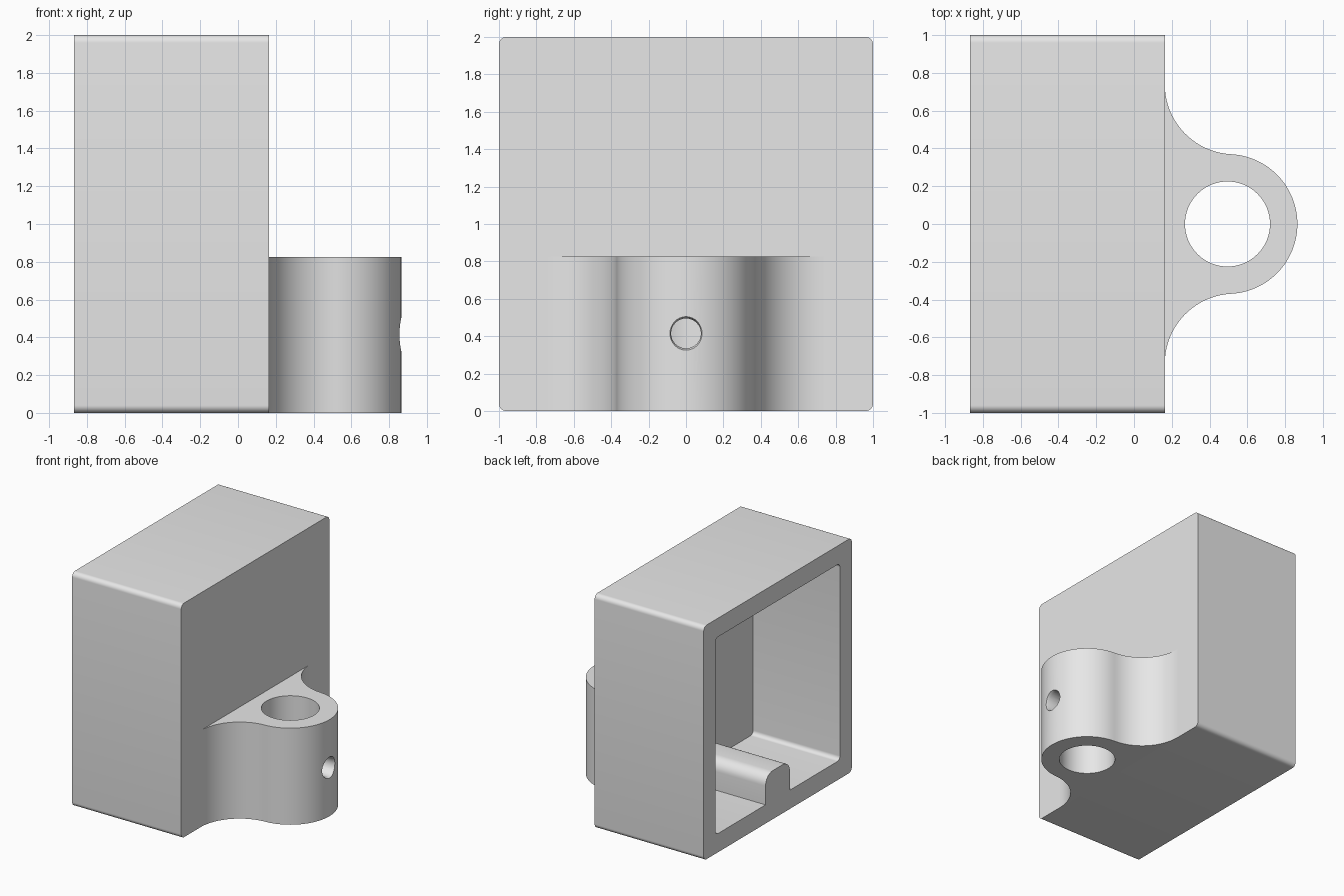
import bpy, bmesh, math
from mathutils import Vector

if "Cube" in bpy.data.objects:
    bpy.data.objects.remove(bpy.data.objects["Cube"])

grey = bpy.data.materials.new("plain grey")
grey.diffuse_color = (0.8, 0.8, 0.8, 1)
grey.use_nodes = True
grey.node_tree.nodes["Principled BSDF"].inputs["Base Color"].default_value = grey.diffuse_color


def prism(name, profile, axis, lo, hi):
    """Extrude a 2D profile along x (profile in y, z) or z (profile in x, y)."""
    bm = bmesh.new()
    to3d = (lambda p: (lo, p[0], p[1])) if axis == "x" else (lambda p: (p[0], p[1], lo))
    face = bm.faces.new([bm.verts.new(to3d(p)) for p in profile])
    ext = bmesh.ops.extrude_face_region(bm, geom=[face])
    moved = [v for v in ext["geom"] if isinstance(v, bmesh.types.BMVert)]
    step = Vector((hi - lo, 0, 0)) if axis == "x" else Vector((0, 0, hi - lo))
    bmesh.ops.translate(bm, verts=moved, vec=step)
    bmesh.ops.recalc_face_normals(bm, faces=bm.faces)
    mesh = bpy.data.meshes.new(name)
    bm.to_mesh(mesh)
    bm.free()
    ob = bpy.data.objects.new(name, mesh)
    bpy.context.collection.objects.link(ob)
    mesh.materials.append(grey)
    return ob


def rounded(corners, n=8):
    """Round right-angled corners given as (u, v, radius)."""
    out = []
    for i, (u, v, r) in enumerate(corners):
        p = Vector((u, v))
        if r == 0:
            out.append(p)
            continue
        a = (Vector(corners[i - 1][:2]) - p).normalized()
        b = (Vector(corners[(i + 1) % len(corners)][:2]) - p).normalized()
        c = p + (a + b) * r
        for k in range(n + 1):
            t = k / n * math.pi / 2
            out.append(c - b * r * math.cos(t) - a * r * math.sin(t))
    return out


def arc(cx, cy, r, start, end, n):
    return [(cx + r * math.cos(start + (end - start) * k / n),
             cy + r * math.sin(start + (end - start) * k / n)) for k in range(n + 1)]


def circle(cx, cy, r, n):
    return arc(cx, cy, r, 0, 2 * math.pi, n)[:-1]


def cut(ob, cutter):
    mod = ob.modifiers.new("cut", "BOOLEAN")
    mod.operation, mod.solver, mod.object = "DIFFERENCE", "EXACT", cutter
    bpy.context.view_layer.objects.active = ob
    bpy.ops.object.modifier_apply(modifier=mod.name)
    bpy.data.objects.remove(cutter)


def smooth(ob):
    bpy.ops.object.select_all(action="DESELECT")
    ob.select_set(True)
    bpy.context.view_layer.objects.active = ob
    bpy.ops.object.shade_smooth_by_angle(angle=math.radians(30))


BACK, WALL = -0.867, 0.163

# Housing: box with rounded long edges, open at one side
housing = prism("housing", rounded([(-1, 0, .04), (1, 0, .04), (1, 2, .04), (-1, 2, .04)]),
                "x", BACK, WALL)

# Cavity, leaving a round-topped rib along the floor
cavity = prism("cavity_cutter", rounded([
    (-.84, .16, .035), (-.165, .16, 0), (-.165, .415, .095), (.165, .415, .095),
    (.165, .16, 0), (.84, .16, .035), (.84, 1.84, .035), (-.84, 1.84, .035)]),
    "x", BACK - .2, -.046)
cut(housing, cavity)
smooth(housing)

# Lug: round boss blended into the wall by two concave fillets
CX, R = .495, .37
fx = WALL + R
fy = math.sqrt((2 * R) ** 2 - (fx - CX) ** 2)
a = math.atan2(fy, fx - CX)
outline = (arc(fx, -fy, R, math.pi, math.pi - a, 20)
           + arc(CX, 0, R, -a, a, 48)[1:]
           + arc(fx, fy, R, math.pi + a, math.pi, 20)[1:])
lug = prism("lug", outline, "z", 0, .825)

# Vertical bore and side screw hole with a slight countersink
cut(lug, prism("bore_cutter", circle(CX, 0, .225, 64), "z", -.1, 1))
cut(lug, prism("screw_hole_cutter", circle(0, .415, .08, 32), "x", CX, 1))
sink = prism("countersink_cutter", circle(0, .415, .08, 32), "x", .84, .88)
for v in sink.data.vertices:
    if v.co.x > .86:
        v.co.y *= 1.2
        v.co.z = .415 + (v.co.z - .415) * 1.2
cut(lug, sink)
smooth(lug)
